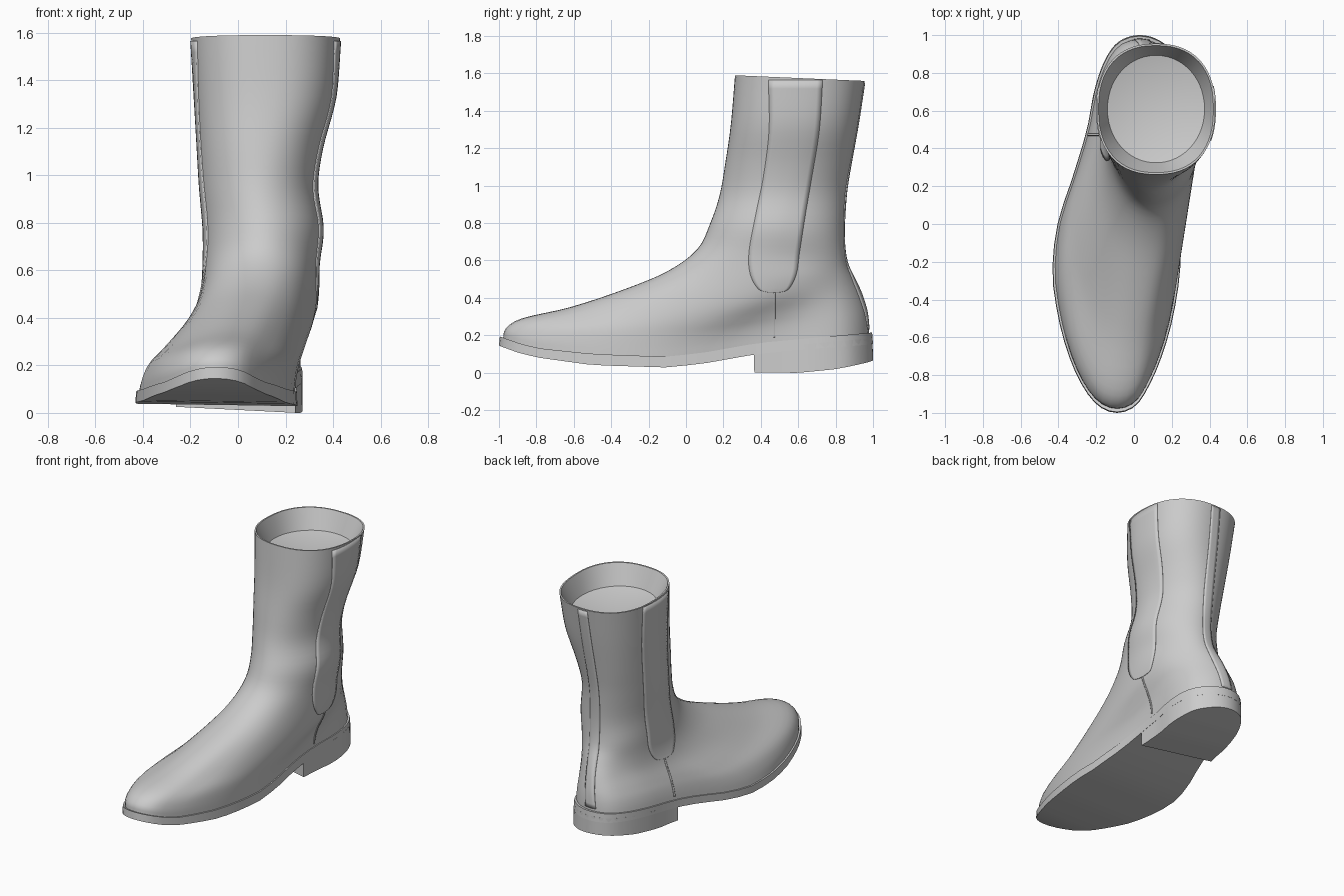
import bpy, bmesh
from math import cos, sin, pi, acos, copysign
from mathutils import Vector
from mathutils.bvhtree import BVHTree

cube = bpy.data.objects.get("Cube")
if cube:
    bpy.data.objects.remove(cube)

grey = bpy.data.materials.new("plain_grey")
grey.use_nodes = True
grey.diffuse_color = (0.6, 0.6, 0.6, 1)
grey.node_tree.nodes["Principled BSDF"].inputs["Base Color"].default_value = (0.6, 0.6, 0.6, 1)

HALF = 28            # steps from toe to heel on each side
COLS = HALF * 2


def spline(keys, t):
    """Smooth curve through evenly spaced keys, t from 0 to 1."""
    s = min(max(t, 0), 1) * (len(keys) - 1)
    i = min(int(s), len(keys) - 2)
    f = s - i
    b, c = Vector(keys[i]), Vector(keys[i + 1])
    a = Vector(keys[i - 1]) if i else b * 2 - c
    d = Vector(keys[i + 2]) if i + 2 < len(keys) else c * 2 - b
    return b + ((c - a) * f + (a * 2 - b * 5 + c * 4 - d) * f ** 2
                + (b * 3 - a - c * 3 + d) * f ** 3) / 2


def table(keys, x):
    """Straight interpolation of rows whose first entry is the position."""
    for p, q in zip(keys, keys[1:]):
        if x <= q[0]:
            f = max(0, (x - p[0]) / (q[0] - p[0]))
            return [u + (v - u) * f for u, v in zip(p[1:], q[1:])]
    return keys[-1][1:]


def finish(name, bm, angle=35):
    bmesh.ops.recalc_face_normals(bm, faces=bm.faces)
    mesh = bpy.data.meshes.new(name)
    bm.to_mesh(mesh)
    bm.free()
    mesh.materials.append(grey)
    ob = bpy.data.objects.new(name, mesh)
    bpy.context.collection.objects.link(ob)
    bpy.ops.object.select_all(action="DESELECT")
    bpy.context.view_layer.objects.active = ob
    ob.select_set(True)
    bpy.ops.object.shade_smooth_by_angle(angle=angle * pi / 180)
    return ob


def bridge(bm, low, high):
    n = len(low)
    for i in range(n):
        j = (i + 1) % n
        bm.faces.new((low[i], low[j], high[j], high[i]))


# Footprint: one edge and the other from toe to heel, evenly spaced in angle
FOOT = [(-.09, -.09), (-.185, .005), (-.268, .075), (-.342, .145), (-.4, .205),
        (-.432, .243), (-.405, .25), (-.322, .24), (-.25, .25), (-.21, .272),
        (-.155, .243), (-.08, .145), (.03, .03)]
# Sole heights by y: top, bottom
SOLE = [(-1, .195, .14), (-.9, .16, .105), (-.8, .132, .08), (-.5, .1, .04),
        (-.1, .085, .028), (.1, .108, .05), (.38, .158, .1), (.7, .188, .13), (1, .215, .15)]
HEEL = [(.36, 0), (.6, .0), (.8, .02), (1, .055)]


def foot_point(angle, scale=1):
    """Point on the footprint; angle 0 is the toe, pi is the heel."""
    a = angle if angle <= pi else 2 * pi - angle
    edges = spline(FOOT, a / pi)
    mid = (edges[0] + edges[1]) / 2
    x = edges[1] if angle <= pi else edges[0]
    return Vector((mid + (x - mid) * scale, -cos(a) * (1 - (1 - scale) * .6), 0))


def slab(name, starts, top, bottom, edge):
    """Footprint slab from a start angle on each side back to the heel."""
    bm = bmesh.new()
    n = HALF
    rings = []
    for height, scale in ((top, edge), (bottom, 1)):
        sides = []
        for flip, start in enumerate(starts):
            row = []
            for i in range(n + 1):
                a = start + (pi - start) * i / n
                p = foot_point(2 * pi - a if flip else a, scale)
                p.z = height(p)
                row.append(bm.verts.new(p))
            sides.append(row)
        for i in range(n):
            bm.faces.new((sides[0][i], sides[0][i + 1], sides[1][i + 1], sides[1][i]))
        rings.append(sides[0] + sides[1][::-1])
    bridge(bm, *rings)
    bmesh.ops.remove_doubles(bm, verts=bm.verts, dist=.0005)
    return finish(name, bm)


def tilt(p):
    return .05 * (.25 - p.x)


slab("sole", (0, 0), lambda p: table(SOLE, p.y)[0],
     lambda p: table(SOLE, p.y)[1] + tilt(p) * .3, .992)
slab("heel_block", (acos(-.365), acos(-.46)), lambda p: table(SOLE, p.y)[0] - .03,
     lambda p: table(HEEL, p.y)[0] + tilt(p), .995)

# Shaft rings from ankle to rim: front z, y; back z, y; two side x; squareness (1 = ellipse)
SHAFT = [(.66, .06, .6, .858, -.145, .34, 1), (.8, .13, .75, .845, -.145, .357, 1.03),
         (.95, .18, .95, .856, -.16, .333, 1.02), (1.12, .21, 1.12, .882, -.17, .355, .95),
         (1.33, .24, 1.33, .92, -.182, .41, .88), (1.59, .262, 1.56, .955, -.197, .43, .85)]
# Foot profile from sole edge to ankle: rise, and run for the toe, sides and heel
RISE = (0, .12, .235, .36, .56, .76)
TOE = (0, .015, .1, .35, .63, .85)
SIDE = (0, .08, .21, .43, .79, .96)
BACK = (0, .02, .06, .14, .35, .65)
RUNS = [TOE, TOE, SIDE, SIDE, BACK]


def shaft_point(row, a, scale=1, drop=0):
    zf, yf, zb, yb, xl, xr, power = row
    c, s = (copysign(abs(v) ** power, v) * scale for v in (cos(a), sin(a)))
    f = .5 - c / 2
    x = (xl + xr) / 2 + (xr - xl) / 2 * s
    return Vector((x, yf + (yb - yf) * f, zf + (zb - zf) * f - drop))


# Upper: one smooth skin from the sole edge to the rim
bm = bmesh.new()
columns = []
for i in range(COLS):
    a = 2 * pi * i / COLS
    base, ankle = foot_point(a, .965), shaft_point(SHAFT[0], a)
    base.z = table(SOLE, base.y)[0] - .01
    keys = []
    for run, rise in zip(spline(RUNS, min(a, 2 * pi - a) / pi), RISE):
        p = base.lerp(ankle, run)
        p.z = base.z + (ankle.z - base.z) * rise
        keys.append(p)
    keys += [shaft_point(row, a) for row in SHAFT]
    columns.append([bm.verts.new(spline(keys, k / 44)) for k in range(45)])
rings = [list(r) for r in zip(*columns)]
for low, high in zip(rings, rings[1:]):
    bridge(bm, low, high)
skin = BVHTree.FromBMesh(bm)

# Rim, tapering lining and shallow cone inside the opening
last = rings[-1]
ROUND = SHAFT[-1][:-1] + (.98,)
for row, scale, drop in ((SHAFT[-1], .97, 0), (ROUND, .82, .13)):
    ring = [bm.verts.new(shaft_point(row, 2 * pi * i / COLS, scale, drop))
            for i in range(COLS)]
    bridge(bm, last, ring)
    last = ring
centre = bm.verts.new(shaft_point(ROUND, 0, 0, .2))
for i in range(COLS):
    bm.faces.new((last[i], last[(i + 1) % COLS], centre))
finish("upper", bm)


def plate(name, rows, direction, lift=.003, across=10, along=40):
    """Thin panel laid on the skin; rows give z and the two edges."""
    bm = bmesh.new()
    d = Vector(direction)
    grid = []
    for k in range(along + 1):
        z, e0, e1 = spline(rows, k / along)
        line = []
        for j in range(across + 1):
            e = e0 + (e1 - e0) * j / across
            start = Vector((.1, e, z)) if d.x else Vector((e, .5, z))
            hit, normal, _, _ = skin.ray_cast(start - d * 3, d)
            if hit:
                if normal.dot(d) > 0:
                    normal = -normal
                line.append(bm.verts.new(hit + normal * lift))
        if len(line) == across + 1:
            grid.append(line)
    for low, high in zip(grid, grid[1:]):
        for j in range(across):
            bm.faces.new((low[j], low[j + 1], high[j + 1], high[j]))
    ob = finish(name, bm)
    solid = ob.modifiers.new("thickness", "SOLIDIFY")
    solid.thickness = .0098
    solid.offset = 0


# Elastic side panels with a seam running down to the sole
GORE = [(.43, .44, .5), (.45, .385, .55), (.53, .343, .59), (.65, .338, .607),
        (.85, .375, .638), (1.05, .415, .672), (1.3, .445, .712), (1.565, .442, .73)]
for side, d in (("left", -1), ("right", 1)):
    plate(side + "_gore", GORE, (d, 0, 0))
    plate(side + "_seam", [(.19, .467, .477), (.43, .467, .477)], (d, 0, 0), .002, 1)

# Narrow strip up the back
STRIP = [(.23, .0, .08), (.6, .06, .13), (1, .06, .13), (1.55, .08, .15)]
plate("back_strip", STRIP, (0, -1, 0), .003, 4)
